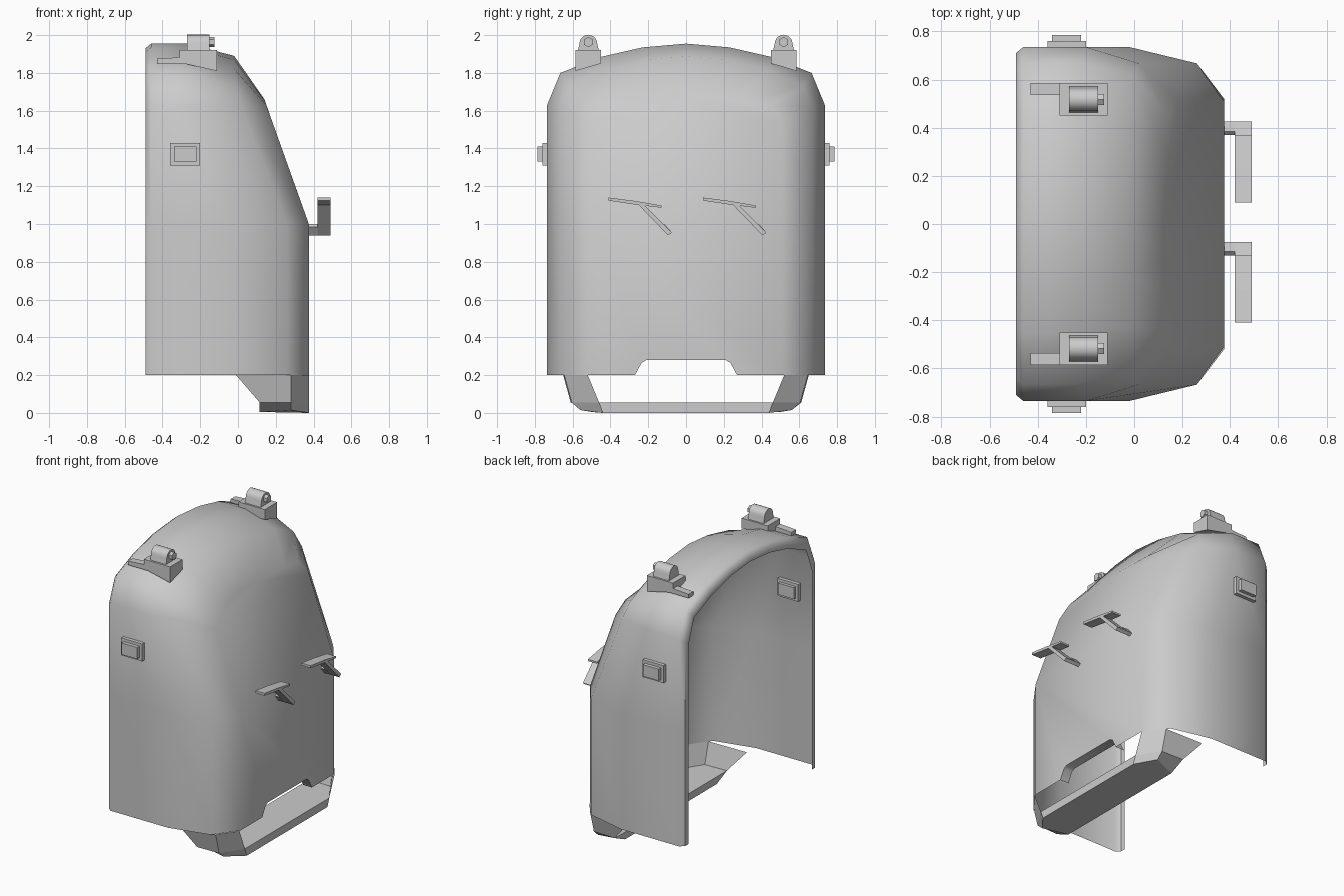
import bpy, bmesh, math
from mathutils import Vector

if "Cube" in bpy.data.objects:
    bpy.data.objects.remove(bpy.data.objects["Cube"])


def make(name, verts, faces, smooth=None):
    bm = bmesh.new()
    vs = [bm.verts.new(v) for v in verts]
    for f in faces:
        bm.faces.new([vs[i] for i in f])
    bmesh.ops.remove_doubles(bm, verts=bm.verts, dist=1e-5)
    bmesh.ops.recalc_face_normals(bm, faces=bm.faces)
    me = bpy.data.meshes.new(name)
    bm.to_mesh(me)
    bm.free()
    ob = bpy.data.objects.new(name, me)
    bpy.context.collection.objects.link(ob)
    if smooth:
        bpy.ops.object.select_all(action='DESELECT')
        ob.select_set(True)
        bpy.context.view_layer.objects.active = ob
        bpy.ops.object.shade_smooth_by_angle(angle=math.radians(smooth))
    return ob


def prism(name, a, b, smooth=None):
    """Closed solid between two matching outlines."""
    n = len(a)
    faces = [list(range(n)), list(range(n, 2 * n))]
    faces += [[i, (i + 1) % n, n + (i + 1) % n, n + i] for i in range(n)]
    return make(name, a + b, faces, smooth)


def extrude_x(name, yz, x0, x1, smooth=None):
    return prism(name, [(x0, y, z) for y, z in yz], [(x1, y, z) for y, z in yz], smooth)


def extrude_y(name, xz, y0, y1):
    return prism(name, [(x, y0, z) for x, z in xz], [(x, y1, z) for x, z in xz])


def rect(a0, a1, b0, b1):
    return [(a0, b0), (a1, b0), (a1, b1), (a0, b1)]


def mirrored(half):
    return half + [(x, -y, z) for x, y, z in reversed(half[:-1])]


# Cab shell: arched half-sections (foot to crown) lofted from rear to nose
arch = [(.735, .2), (.735, 1.0), (.735, 1.63), (.665, 1.80), (.45, 1.885), (.23, 1.935), (0, 1.955)]


def rear(x, d):
    return [(x, y * (1 - d / .735), z - (d if z > 1.1 else 0)) for y, z in arch]


shoulder = [(x, y, z) for x, (y, z) in zip((-.02, -.02, -.2, -.24, -.26, -.27, -.27), arch)]
brow = [(.26, .667, .2), (.26, .667, 1.0), (.02, .667, 1.62), (-.01, .62, 1.73),
        (-.02, .43, 1.82), (-.02, .21, 1.87), (-.02, 0, 1.89)]
nose = [(.375, .51, .2), (.375, .51, 1.0), (.182, .51, 1.54), (.15, .45, 1.63),
        (.143, .3, 1.652), (.14, .15, 1.66), (.14, 0, 1.66)]
rings = [mirrored(h) for h in (rear(-.49, .06), rear(-.49, .025), rear(-.46, 0), shoulder, brow, nose)]
n = len(rings[0])
verts = [v for r in rings for v in r]
faces = [[j * n + i, j * n + i + 1, (j + 1) * n + i + 1, (j + 1) * n + i]
         for j in range(len(rings) - 1) for i in range(n - 1)]
last = (len(rings) - 1) * n
# Front panel with coupler notch, plus the notch lining
notch = [(-.27, .2), (-.235, .265), (-.21, .28), (.21, .28), (.235, .265), (.27, .2)]
c = len(verts)
verts += [(.375, y, z) for y, z in notch] + [(.31, y, z) for y, z in notch]
faces.append(list(range(last + 1, last + n - 1)))
faces.append([last + 1, last] + [c + 5 - i for i in range(5, -1, -1)][::-1]
             + [last + n - 1, last + n - 2])
faces += [[c + i, c + i + 1, c + 7 + i, c + 6 + i] for i in range(5)]
# order the notch from the +y side, matching the ring
verts[c:] = [(x, -y, z) for x, y, z in verts[c:]]
faces[-6] = [last + 1, last] + list(range(c, c + 6)) + [last + n - 1, last + n - 2]
make("cab_shell", verts, faces, 50)

# Bumper step: floor slab with raised side fins
top = [(.115, .61, .055), (.28, .605, .055), (.375, .46, .055)]
low = [(.115, .5, .005), (.28, .56, .015), (.375, .44, 0)]


def outline(h):
    return h + [(x, -y, z) for x, y, z in reversed(h)]


prism("bumper_step", outline(top), outline(low))
fin_top = [(-.01, .65, .2), (.28, .645, .2), (.375, .52, .2)]

for s, side in ((1, "left"), (-1, "right")):
    make("bumper_fin_" + side, [(x, y * s, z) for x, y, z in fin_top + top],
         [[0, 1, 4, 3], [1, 2, 5, 4]])

    # Side marker boxes
    extrude_y("marker_plate_" + side, rect(-.36, -.2, 1.31, 1.43), s * .71, s * .76)
    extrude_y("marker_box_" + side, rect(-.34, -.22, 1.33, 1.41), s * .69, s * .785)

    # Roof lamps: wedge base, rear tail, arched housing, hex lens
    base_yz = [(s * .45, 1.92), (s * .585, 1.92)]
    prism("lamp_base_" + side,
          [(-.31, s * .45, 1.92), (-.11, s * .45, 1.92), (-.11, s * .45, 1.85), (-.31, s * .45, 1.86)],
          [(-.31, s * .585, 1.92), (-.11, s * .585, 1.92), (-.11, s * .585, 1.81), (-.31, s * .585, 1.855)])
    extrude_y("lamp_tail_" + side, [(-.43, 1.848), (-.27, 1.848), (-.27, 1.885), (-.43, 1.875)],
              s * .535, s * .585)
    cy = s * .517
    dome = [(cy + .047 * math.cos(a), 1.955 + .047 * math.sin(a))
            for a in (math.pi * k / 10 for k in range(11))]
    extrude_x("lamp_housing_" + side, [(cy + .056, 1.915)] + dome + [(cy - .056, 1.915)], -.27, -.15, 40)
    hexa = [(cy + .027 * math.sin(k * math.pi / 3), 1.963 + .027 * math.cos(k * math.pi / 3)) for k in range(6)]
    extrude_x("lamp_lens_" + side, hexa, -.15, -.125)

# Windscreen wipers, both pointing the same way
for k, dy in enumerate((0, .5)):
    blade = [(-.41, 1.14), (-.27, 1.122), (-.13, 1.098), (-.13, 1.086), (-.27, 1.103), (-.41, 1.124)]
    arm = [(-.255, 1.105), (-.22, 1.1), (-.075, .955), (-.095, .94)]
    foot = [(-.13, .985), (-.115, 1.0), (-.075, .955), (-.095, .94)]
    for part, pts, x0, x1 in (("blade", blade, .42, .49), ("arm", arm, .42, .49), ("foot", foot, .375, .42)):
        extrude_x(f"wiper_{part}_{k + 1}", [(y + dy, z) for y, z in pts], x0, x1)
